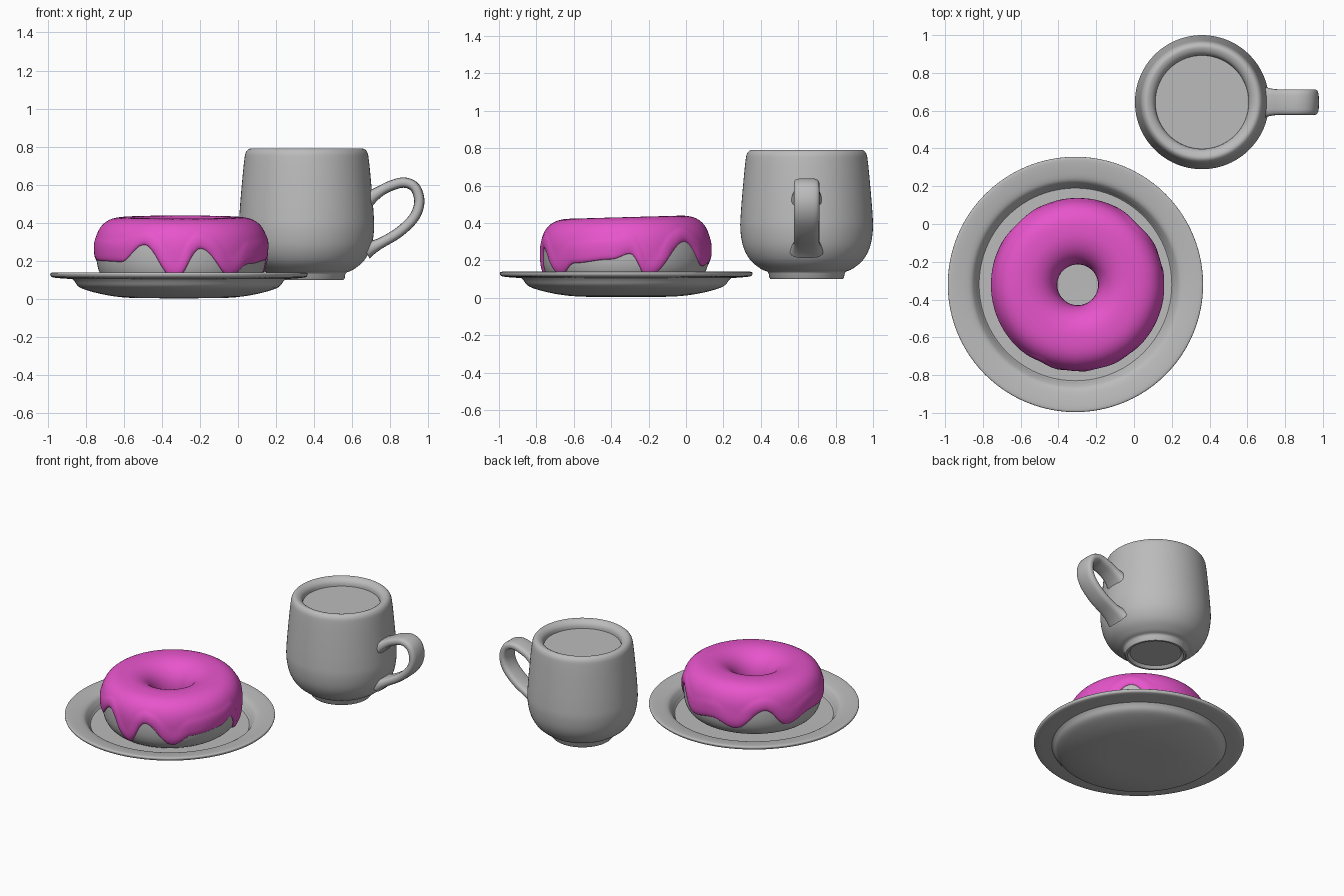
import bpy, bmesh
from math import sin, cos, pi, radians, asin, degrees, atan2
from mathutils import Vector

if "Cube" in bpy.data.objects:
    bpy.data.objects.remove(bpy.data.objects["Cube"])


def material(name, rgb):
    m = bpy.data.materials.new(name)
    m.use_nodes = True
    m.diffuse_color = (*rgb, 1)
    m.node_tree.nodes["Principled BSDF"].inputs["Base Color"].default_value = (*rgb, 1)
    return m


GREY = material("plain grey", (0.5, 0.5, 0.5))
PINK = material("pink icing", (0.8, 0.09, 0.6))


def catmull(pts, steps):
    """Smooth open path through the given points."""
    p = [Vector(q) for q in pts]
    p = [2 * p[0] - p[1]] + p + [2 * p[-1] - p[-2]]
    out = []
    for a, b, c, d in zip(p, p[1:], p[2:], p[3:]):
        for k in range(steps):
            t = k / steps
            out.append(b + (c - a) * t / 2 + (2 * a - 5 * b + 4 * c - d) * t * t / 2
                       + (3 * b - a - 3 * c + d) * t ** 3 / 2)
    return out + [p[-2]]


def grid_object(name, rings, mat, wrap_rings, wrap_points, location, caps=False):
    """Skin a list of equal rings of points into one smooth object."""
    bm = bmesh.new()
    rows = [[bm.verts.new(p) for p in ring] for ring in rings]
    n, m = len(rows), len(rows[0])
    for i in range(n if wrap_rings else n - 1):
        for j in range(m if wrap_points else m - 1):
            a, b = rows[i], rows[(i + 1) % n]
            k = (j + 1) % m
            bm.faces.new((a[j], a[k], b[k], b[j]))
    if caps:
        bm.faces.new(rows[0])
        bm.faces.new(rows[-1])
    bmesh.ops.remove_doubles(bm, verts=bm.verts, dist=1e-5)
    bmesh.ops.recalc_face_normals(bm, faces=bm.faces)
    mesh = bpy.data.meshes.new(name)
    bm.to_mesh(mesh)
    bm.free()
    mesh.materials.append(mat)
    ob = bpy.data.objects.new(name, mesh)
    bpy.context.collection.objects.link(ob)
    ob.location = location
    bpy.ops.object.select_all(action="DESELECT")
    ob.select_set(True)
    bpy.context.view_layer.objects.active = ob
    bpy.ops.object.shade_smooth_by_angle(angle=radians(40))
    return ob


def lathe(name, profile, location, segments=96):
    rings = [[(r * cos(a), r * sin(a), z) for r, z in profile]
             for a in (2 * pi * i / segments for i in range(segments))]
    return grid_object(name, rings, GREY, True, False, location)


# Plate: shallow underside, thin flat rim, sunken floor
under = catmull([(0, .004), (.3, .01), (.5, .052), (.555, .1)], 6)
rim = catmull([(.56, .105), (.655, .113), (.674, .125), (.668, .139), (.61, .135),
               (.555, .122), (.53, .095), (.515, .068)], 5)
floor = [(.51, .062), (.3, .06), (0, .06)]
lathe("plate", under + rim + floor, (-.31, -.32, 0))

# Mug: recessed foot, rounded belly, thick rolled rim
MUG = (.36, .645, 0)
foot = [(0, .118), (.165, .118), (.18, .1), (.193, .1), (.2, .108), (.203, .13)]
body = catmull([(.21, .14), (.245, .155), (.3, .2), (.338, .27), (.354, .36),
                (.352, .45), (.34, .6), (.327, .73), (.318, .772), (.298, .79),
                (.272, .784), (.253, .765), (.247, .735), (.247, .68)], 5)
lathe("mug", foot + body, MUG)
lathe("drink", [(0, .738), (.249, .738), (.249, .72)], MUG)

# Mug handle: rounded strap swept along a loop, flared where it joins the mug
path = catmull([(.31, .515), (.36, .55), (.43, .59), (.51, .612), (.57, .585),
                (.592, .51), (.565, .43), (.49, .355), (.40, .3), (.31, .255)], 6)
rings = []
for i, p in enumerate(path):
    d = (path[min(i + 1, len(path) - 1)] - path[max(i - 1, 0)]).normalized()
    flare = max(0, .41 - p.x) / .1
    half_t = .027 + .02 * flare ** 2
    half_w = .068 + .022 * flare ** 2
    ring = []
    for k in range(20):
        a = 2 * pi * k / 20
        c, s = cos(a), sin(a)
        w = half_w * abs(c) ** .55 * (1 if c > 0 else -1)
        t = half_t * abs(s) ** .75 * (1 if s > 0 else -1)
        ring.append((p.x - d.y * t, w, p.y + d.x * t))
    rings.append(ring)
grid_object("mug_handle", rings, GREY, False, True, MUG, caps=True)

# Doughnut cross-section: squarish outside, rounder toward the hole
MAJOR, WIDE, TALL, MID = .282, .163, .178, .242
SPIN = 160


def section(phi, offset):
    c, s = cos(phi), sin(phi)
    power = .72 if c > 0 else .95
    x = (WIDE + offset) * abs(c) ** power * (1 if c > 0 else -1)
    z = (TALL + offset) * abs(s) ** .8 * (1 if s > 0 else -1)
    return MAJOR + x, z


def around(theta, r, z):
    return (r * cos(theta), r * sin(theta), z)


TILT = radians(1.6)
CENTRE = (-.298, -.322, MID)
rings = [[around(2 * pi * i / SPIN, *section(2 * pi * j / 48, 0)) for j in range(48)]
         for i in range(SPIN)]
grid_object("doughnut", rings, GREY, True, True, CENTRE).rotation_euler.x = TILT

# Icing: dripping lower edge given as (direction in degrees, height)
DRIPS = [(-160, .2), (-135, .195), (-116, .285), (-94, .1), (-77, .265), (-54, .12),
         (-38, .185), (-10, .205), (3, .235), (15, .11), (45, .3), (67, .17),
         (90, .2), (110, .15), (135, .28), (155, .16), (180, .21), (200, .2)]


def edge_height(deg):
    deg = (deg + 160) % 360 - 160
    for (a, za), (b, zb) in zip(DRIPS, DRIPS[1:]):
        if a <= deg <= b:
            return za + (zb - za) * (1 - cos(pi * (deg - a) / (b - a))) / 2


rings = []
for i in range(SPIN):
    theta = 2 * pi * i / SPIN
    h = (edge_height(degrees(theta)) - MID - TILT * .44 * sin(theta)) / TALL
    last = asin(max(-.95, min(.95, abs(h) ** 1.25 * (1 if h > 0 else -1))))
    first = radians(215)
    ring = []
    for j in range(49):
        s = 1 - (1 - j / 48) ** 1.5
        bulge = .013 + .004 * max(0, 1 - ((s - .93) / .06) ** 2)
        offset = bulge * (1 - abs(2 * s - 1) ** 40) ** .5 - .002
        ring.append(around(theta, *section(first + (last - first) * s, offset)))
    rings.append(ring)
grid_object("icing", rings, PINK, True, False, CENTRE).rotation_euler.x = TILT
